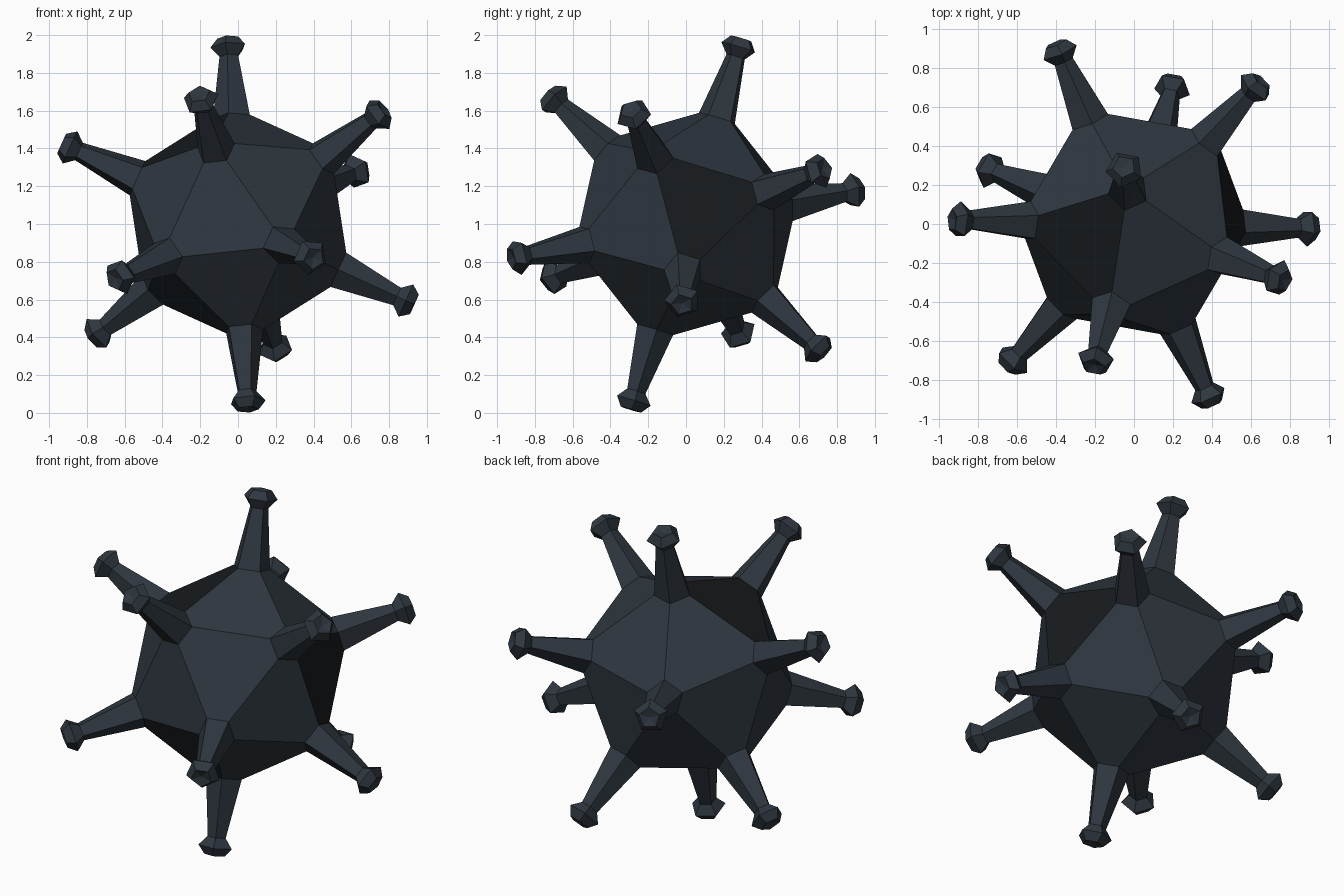
import bpy, bmesh
from mathutils import Vector, Matrix

cube = bpy.data.objects.get("Cube")
if cube:
    bpy.data.objects.remove(cube, do_unlink=True)


def material(name, rgb):
    m = bpy.data.materials.new(name)
    m.use_nodes = True
    m.diffuse_color = (*rgb, 1)
    m.node_tree.nodes["Principled BSDF"].inputs["Base Color"].default_value = (*rgb, 1)
    return m


def frame(a, b):
    """Orthonormal frame from two directions."""
    a = a.normalized()
    n = a.cross(b).normalized()
    return Matrix((a, n, n.cross(a))).transposed()


def set_ring(face, axis, distance, radius):
    """Place a face's corners on a ring around a spike axis."""
    for v in face.verts:
        radial = (v.co - axis * v.co.dot(axis)).normalized()
        v.co = axis * distance + radial * radius


# Icosahedral hull, tilted so that spikes point the right way
bm = bmesh.new()
bmesh.ops.create_icosphere(bm, subdivisions=1, radius=0.65)
bm.verts.ensure_lookup_table()
first = bm.verts[0]
second = first.link_edges[0].other_vert(first)
top_spike = Vector((-0.05, 0.29, 0.97))
front_spike = Vector((-0.2, -0.71, 0.67))
turn = frame(top_spike, front_spike) @ frame(first.co, second.co).transposed()
bmesh.ops.transform(bm, matrix=turn.to_4x4(), verts=bm.verts)

# Cut the corners into pentagons
bmesh.ops.bevel(bm, geom=list(bm.verts), offset=0.1235, segments=1,
                profile=0.5, affect='VERTICES')
bm.normal_update()

# Two darker hull panels
for f in bm.faces:
    d = f.calc_center_median().normalized()
    if len(f.verts) > 5 and any(d.dot(Vector(p).normalized()) > 0.97 for p in
                                ((-0.48, -0.17, 0.86), (0.96, 0.18, 0.2))):
        f.material_index = 1

# Grow a tapered spike with a flared, dimpled knob from each pentagon
SPIKE = ((0.925, 0.053), (0.978, 0.098), (1.026, 0.06))
for f in [f for f in bm.faces if len(f.verts) == 5]:
    axis = f.calc_center_median().normalized()
    set_ring(f, axis, 0.585, 0.105)
    for distance, radius in SPIKE:
        f = bmesh.ops.extrude_discrete_faces(bm, faces=[f])["faces"][0]
        set_ring(f, axis, distance, radius)
    tip = bmesh.ops.poke(bm, faces=[f])["verts"][0]
    tip.co = axis * 1.01

bmesh.ops.translate(bm, vec=(0, 0, 1), verts=bm.verts)
bmesh.ops.recalc_face_normals(bm, faces=bm.faces)

mesh = bpy.data.meshes.new("spiked_ball")
bm.to_mesh(mesh)
bm.free()
mesh.materials.append(material("dark slate", (0.028, 0.038, 0.05)))
mesh.materials.append(material("near black", (0.009, 0.011, 0.013)))
ball = bpy.data.objects.new("spiked_ball", mesh)
bpy.context.collection.objects.link(ball)
